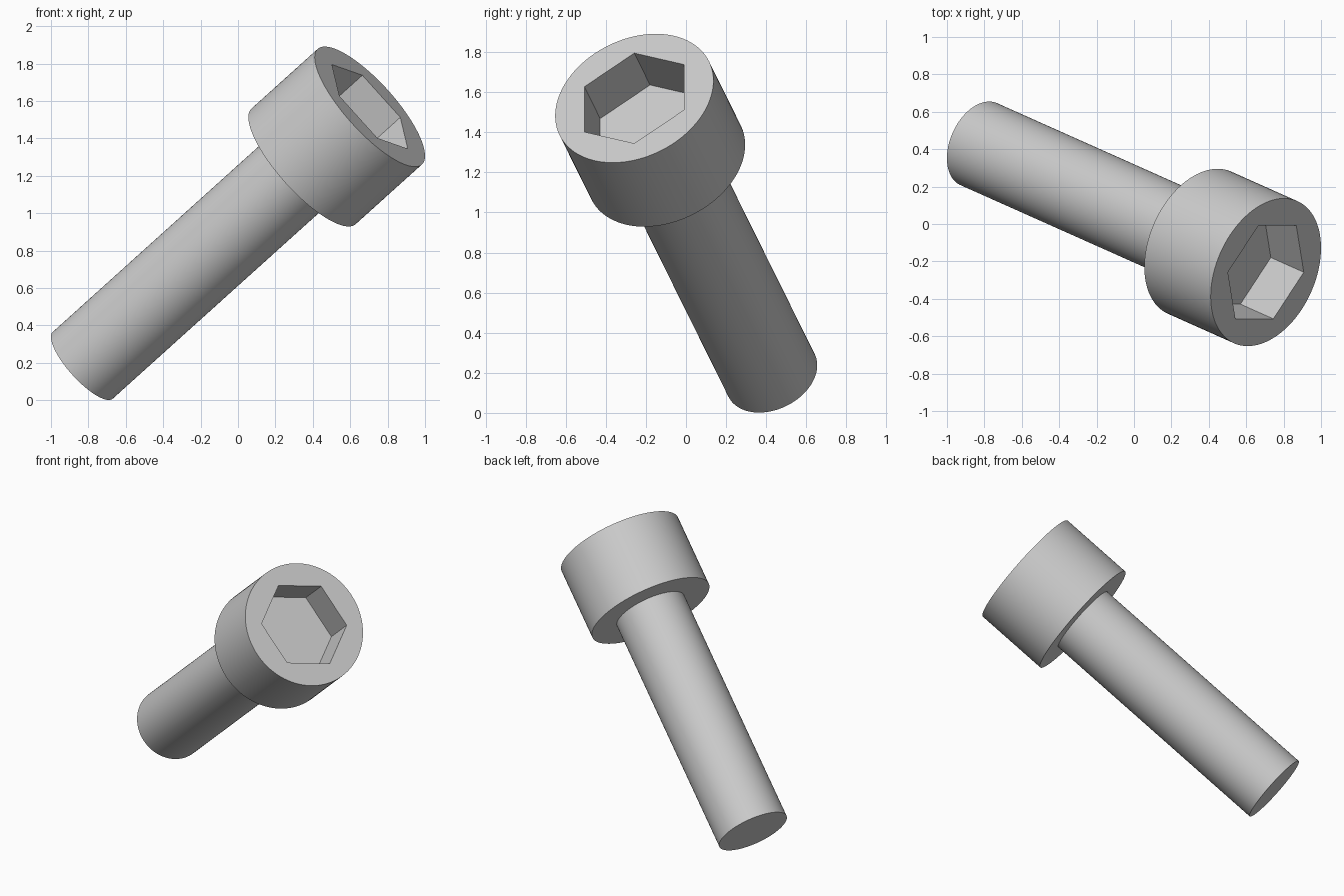
import bpy
from math import radians
from mathutils import Matrix, Vector

cube = bpy.data.objects.get("Cube")
if cube:
    bpy.data.objects.remove(cube, do_unlink=True)

# Main dimensions, measured along the bolt axis
TIP = Vector((-0.83, 0.427, 0.187))
TOP = Vector((0.705, -0.258, 1.57))
LENGTH = (TOP - TIP).length
HEAD_HEIGHT, HEAD_RADIUS = 0.503, 0.416
SHAFT_RADIUS = 0.24
SOCKET_DEPTH, SOCKET_RADIUS = 0.25, 0.303

# Tilted frame: z runs up the bolt, y points to a corner of the socket
axis = (TOP - TIP).normalized()
corner = Vector((0, 1, 0)).cross(axis).normalized()
side = corner.cross(axis)
frame = Matrix.Translation(TIP) @ Matrix((side, corner, axis)).transposed().to_4x4()

steel = bpy.data.materials.new("grey steel")
steel.use_nodes = True
colour = (0.6, 0.6, 0.6, 1)
steel.diffuse_color = colour
steel.node_tree.nodes["Principled BSDF"].inputs["Base Color"].default_value = colour


def cylinder(name, sides, radius, start, end):
    """Cylinder along the bolt axis between two distances from the tip."""
    bpy.ops.mesh.primitive_cylinder_add(vertices=sides, radius=radius, depth=end - start)
    obj = bpy.context.object
    obj.name = name
    obj.matrix_world = frame @ Matrix.Translation((0, 0, (start + end) / 2))
    obj.data.materials.append(steel)
    return obj


def smooth(obj):
    bpy.ops.object.select_all(action="DESELECT")
    obj.select_set(True)
    bpy.context.view_layer.objects.active = obj
    bpy.ops.object.shade_smooth_by_angle(angle=radians(30))


# Shaft, reaching slightly into the head
under_head = LENGTH - HEAD_HEIGHT
shaft = cylinder("shaft", 96, SHAFT_RADIUS, 0, under_head + 0.02)
smooth(shaft)

# Head with a hexagonal socket cut into its top
head = cylinder("head", 96, HEAD_RADIUS, under_head, LENGTH)
cutter = cylinder("socket_cutter", 6, SOCKET_RADIUS, LENGTH - SOCKET_DEPTH, LENGTH + 0.1)
cutter.hide_render = True
cut = head.modifiers.new("socket", "BOOLEAN")
cut.operation = "DIFFERENCE"
cut.solver = "EXACT"
cut.object = cutter
bpy.context.view_layer.objects.active = head
bpy.context.view_layer.update()
bpy.ops.object.modifier_apply(modifier=cut.name)
bpy.data.objects.remove(cutter, do_unlink=True)
smooth(head)
